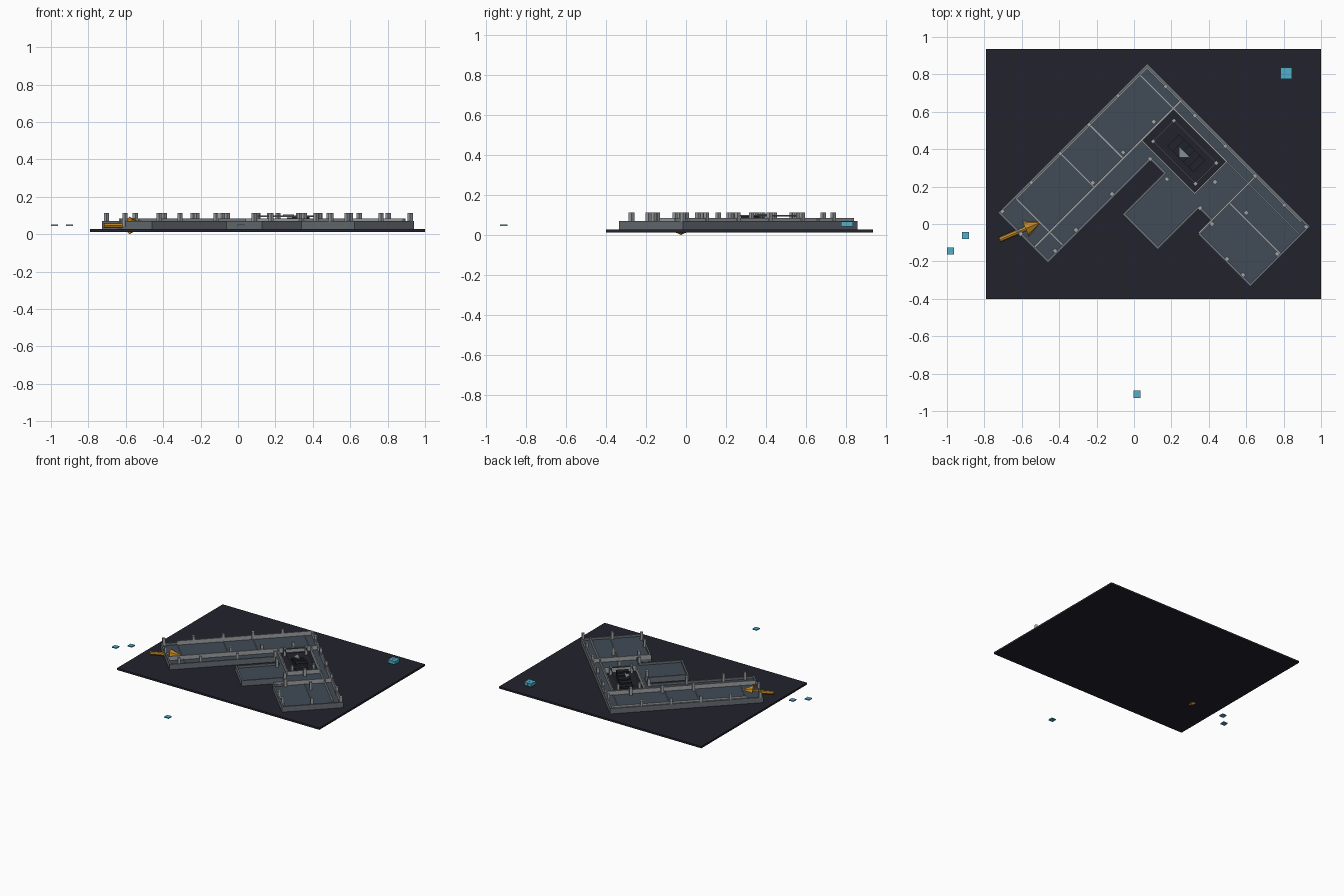
import bpy, bmesh, math
from mathutils import Matrix, Vector

if "Cube" in bpy.data.objects:
    bpy.data.objects.remove(bpy.data.objects["Cube"])


def material(name, rgb):
    m = bpy.data.materials.new(name)
    m.use_nodes = True
    m.diffuse_color = (*rgb, 1)
    bsdf = next(n for n in m.node_tree.nodes if n.type == 'BSDF_PRINCIPLED')
    bsdf.inputs["Base Color"].default_value = (*rgb, 1)
    return m


GROUND = material("near black ground", (.016, .016, .026))
FLOOR = material("slate floor", (.052, .07, .093))
EDGE = material("mid grey edge", (.14, .16, .18))
WALL = material("light grey wall", (.36, .37, .38))
STEEL = material("pale green grey", (.23, .29, .29))
ORANGE = material("amber", (.6, .28, .02))
CYAN = material("cyan", (.08, .43, .6))
DIAGONAL = Matrix.Rotation(math.radians(45), 4, 'Z')


def finish(name, bm, mat):
    mesh = bpy.data.meshes.new(name)
    bm.to_mesh(mesh)
    bm.free()
    mesh.materials.append(mat)
    ob = bpy.data.objects.new(name, mesh)
    bpy.context.collection.objects.link(ob)
    return ob


def boxes(name, mat, items, turn=Matrix()):
    """Each item is a centre and a size."""
    bm = bmesh.new()
    for c, s in items:
        m = turn @ Matrix.Translation(c) @ Matrix.Diagonal((*s, 1))
        bmesh.ops.create_cube(bm, size=1, matrix=m)
    return finish(name, bm, mat)


def tile(u0, u1, v0, v1, z0, z1):
    """Box in the building's diagonal frame: u runs back right, v runs front right."""
    return (((u0 + u1) / 2, -(v0 + v1) / 2, (z0 + z1) / 2), (u1 - u0, v1 - v0, z1 - z0))


def run(points, z0, z1, t):
    """Straight wall pieces along a path."""
    return [tile(min(a, c) - t / 2, max(a, c) + t / 2, min(b, d) - t / 2, max(b, d) + t / 2, z0, z1)
            for (a, b), (c, d) in zip(points, points[1:])]


# Ground plate
boxes("ground_plate", GROUND, [((.105, .267, .02), (1.79, 1.335, .015))])

# Floors of the wings, the corridor and the stub room
rooms = [(-.465, .65, -.55, -.285), (-.465, .345, -.285, -.185), (.586, .65, -.285, .67),
         (.345, .586, .113, .28), (.31, .345, -.185, .28), (0, .31, -.075, .18),
         (.21, .586, .28, .67)]
boxes("room_floors", FLOOR, [tile(*r, .027, .052) for r in rooms], DIAGONAL)
boxes("stairwell_floor", GROUND, [tile(.345, .586, -.285, .113, .027, .04)], DIAGONAL)

# Outer walls
outline = [(-.465, -.55), (.65, -.55), (.65, .67), (.21, .67), (.21, .284), (.31, .284),
           (.31, .18), (0, .18), (0, -.075), (.31, -.075), (.31, -.185), (-.465, -.185),
           (-.465, -.55)]
boxes("outer_walls", EDGE, run(outline, .027, .07, .012), DIAGONAL)

# Inner walls and stairwell surround
inner = run([(-.35, -.54), (.64, -.54), (.64, .62)], .05, .085, .008)
inner += run([(-.46, -.288), (.645, -.288)], .05, .085, .01)
inner += run([(.586, -.28), (.586, .115), (.345, .115), (.345, -.28)], .03, .085, .008)
inner += run([(.215, .28), (.645, .28)], .05, .085, .01)
boxes("inner_walls", WALL, inner, DIAGONAL)

# Low thresholds between the rooms
seams = []
for u in (-.012, .207, .586):
    seams += run([(u, -.54), (u, -.29)], .05, .058, .006)
seams += run([(-.35, -.54), (-.35, -.19)], .05, .058, .006)
seams += run([(.586, .12), (.586, .66)], .05, .085, .006)
seams += run([(.44, .285), (.44, .665)], .05, .058, .006)
boxes("thresholds", WALL, seams, DIAGONAL)

# Posts
posts = [(-.45 + .2185 * i, -.545) for i in range(5)]
posts += [(.64, v) for v in (-.4, -.18, .05, .276, .496, .662)]
posts += [(u, -.312) for u in (0, .23, .461)]
posts += [(u, -.197) for u in (-.4, -.242, .03)]
posts += [(-.465, -.39), (.307, -.185), (.294, -.045), (.31, .19), (.295, .295), (.219, .484),
          (.22, .605), (.428, .654), (.465, .147), (.467, .382)]
boxes("posts", WALL, [tile(u - .01, u + .01, v - .01, v + .01, .04, .113) for u, v in posts], DIAGONAL)

# Stairwell railing
corners = [(.385, -.24), (.542, -.24), (.542, .08), (.385, .08)]
boxes("stair_rail", EDGE, run(corners + corners[:1], .092, .1, .006), DIAGONAL)
boxes("stair_rail_posts", WALL,
      [tile(u - .009, u + .009, v - .009, v + .009, .03, .113) for u, v in corners], DIAGONAL)

# Dark stair flight with a triangular landing
steps = [tile(.42, .51, -.17 + .04 * i, -.13 + .04 * i, .035, .055 + .011 * i) for i in range(5)]
boxes("stair_flight", GROUND, steps, DIAGONAL)
bm = bmesh.new()
tri = bm.faces.new([bm.verts.new(p) for p in ((.24, .355, .1), (.3, .355, .1), (.24, .415, .1))])
up = bmesh.ops.extrude_face_region(bm, geom=[tri])["geom"]
bmesh.ops.translate(bm, vec=(0, 0, .005), verts=[g for g in up if isinstance(g, bmesh.types.BMVert)])
bmesh.ops.recalc_face_normals(bm, faces=bm.faces)
finish("stair_landing", bm, STEEL)

# Entrance arrow
aim = Matrix.Translation((-.58, -.025, .047)) @ Matrix.Rotation(math.radians(23), 4, 'Z') \
    @ Matrix.Rotation(math.radians(90), 4, 'Y')
bm = bmesh.new()
bmesh.ops.create_cone(bm, cap_ends=True, segments=8, radius1=.047, radius2=0, depth=.09,
                      matrix=aim @ Matrix.Translation((0, 0, .045)))
bmesh.ops.create_cone(bm, cap_ends=True, segments=8, radius1=.014, radius2=.014, depth=.15,
                      matrix=aim @ Matrix.Translation((0, 0, -.075)))
finish("entrance_arrow", bm, ORANGE)

# Cyan markers
spots = [(-.981, -.145), (-.9, -.062), (.017, -.91)]
boxes("small_markers", CYAN, [((x, y, .048), (.038, .038, .008)) for x, y in spots])
quad = [((.815 + .0155 * i, .805 + .0155 * j, .055), (.03, .03, .026)) for i in (-1, 1) for j in (-1, 1)]
boxes("corner_marker", CYAN, quad)
